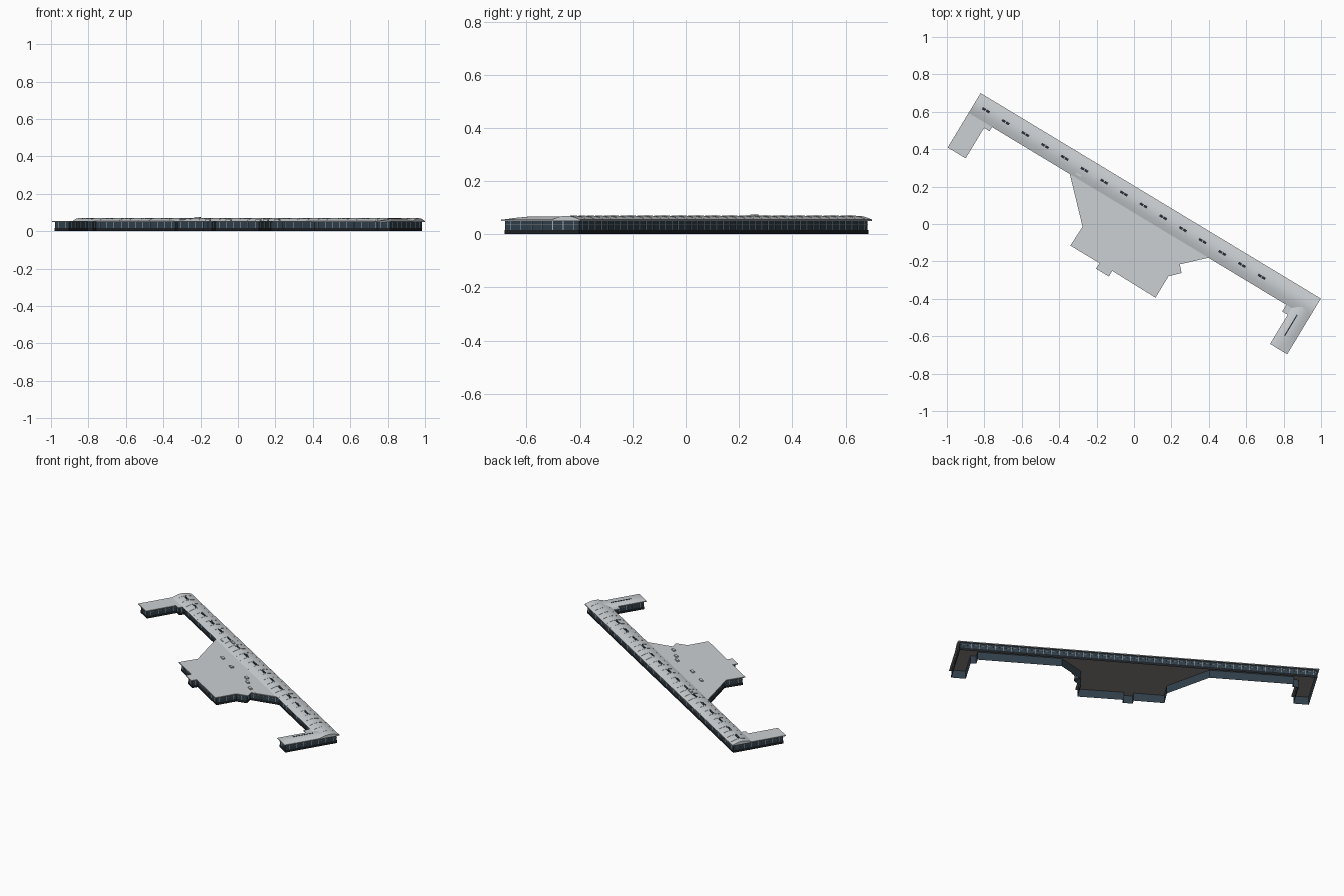
import bpy, bmesh, math
from mathutils import Vector
from mathutils.geometry import tessellate_polygon

if "Cube" in bpy.data.objects:
    bpy.data.objects.remove(bpy.data.objects["Cube"])

# Building frame: u runs along the pier, v runs across it towards the concourse
O = Vector((-0.82, 0.70))
D = Vector((0.856, -0.517)).normalized()
N = Vector((D.y, -D.x))
EAVE, ROOF = 0.050, 0.055
L, W = 2.125, 0.118


def P(u, v, z=0.0):
    p = O + D * u + N * v
    return Vector((p.x, p.y, z))


def mat(name, c):
    m = bpy.data.materials.new(name)
    m.diffuse_color = (*c, 1)
    m.use_nodes = True
    m.node_tree.nodes["Principled BSDF"].inputs["Base Color"].default_value = m.diffuse_color
    return m


ROOFM = mat("roof_grey", (0.60, 0.63, 0.65))
RIBM = mat("rail_grey", (0.2, 0.22, 0.24))
GLASS = mat("glass_blue", (0.03, 0.05, 0.07))
BASEM = mat("base_dark", (0.012, 0.015, 0.018))
LIGHT = mat("mullion_light", (0.4, 0.45, 0.48))
DARK = mat("skylight_dark", (0.02, 0.03, 0.04))
CEIL = mat("ceiling_brown", (0.25, 0.23, 0.22))


def finish(bm, name, *mats):
    me = bpy.data.meshes.new(name)
    bm.to_mesh(me)
    bm.free()
    ob = bpy.data.objects.new(name, me)
    bpy.context.collection.objects.link(ob)
    for m in mats:
        me.materials.append(m)
    return ob


def add_box(bm, c, direction, sx, sy, sz):
    """Box centred on c with its length sx along a horizontal direction."""
    d = Vector((direction.x, direction.y, 0)).normalized()
    s = Vector((-d.y, d.x, 0))
    vs = [bm.verts.new(c + d * (i * sx / 2) + s * (j * sy / 2) + Vector((0, 0, k * sz / 2)))
          for k in (-1, 1) for i, j in ((-1, -1), (1, -1), (1, 1), (-1, 1))]
    for f in ((3, 2, 1, 0), (4, 5, 6, 7), (0, 1, 5, 4), (1, 2, 6, 5), (2, 3, 7, 6), (3, 0, 4, 7)):
        bm.faces.new([vs[i] for i in f])


def inset(pts, t):
    """Mitred inward offset of a counter-clockwise outline."""
    out = []
    for i, p in enumerate(pts):
        a, b = (p - pts[i - 1]).normalized(), (pts[(i + 1) % len(pts)] - p).normalized()
        na, nb = Vector((-a.y, a.x, 0)), Vector((-b.y, b.x, 0))
        out.append(p + (na + nb) * (t / (1 + na.dot(nb))))
    return out


def add_arch(bm, stations, segs=14):
    """Loft low vaults; each station is (left edge, right edge, rise)."""
    rows = []
    for a, b, h in stations:
        row = []
        for i in range(segs + 1):
            t = i / segs
            p = a.lerp(b, t)
            p.z += h * math.sin(math.pi * t)
            row.append(bm.verts.new(p))
        rows.append(row)
    for r, s in zip(rows, rows[1:]):
        for i in range(segs):
            bm.faces.new((r[i], r[i + 1], s[i + 1], s[i]))
    for r in (rows[0], rows[-1]):
        bm.faces.new(r)
    bmesh.ops.recalc_face_normals(bm, faces=bm.faces[:])


# Roof outline in u, v
outline = [P(u, v) for u, v in (
    (0, 0), (0, .34), (.112, .34), (.112, .15), (.146, .15), (.146, W), (.626, W),
    (.836, .33), (.832, .45), (1.014, .45), (1.014, .485), (1.094, .485), (1.094, .45),
    (1.366, .453), (1.366, .319), (1.417, .268), (1.385, .233), (1.504, W),
    (1.984, W), (1.984, .166), (2.018, .166), (2.018, .348), (L, .348), (L, 0))]
n = len(outline)

# Flat roof slab with brown underside
bm = bmesh.new()
lo = [bm.verts.new(p + Vector((0, 0, EAVE))) for p in outline]
hi = [bm.verts.new(p + Vector((0, 0, ROOF))) for p in outline]
for tri in tessellate_polygon([outline]):
    a, b, c = (outline[i] for i in tri)
    if (b - a).cross(c - a).z < 0:
        tri = tri[::-1]
    bm.faces.new([hi[i] for i in tri])
    bm.faces.new([lo[i] for i in tri[::-1]]).material_index = 1
for i in range(n):
    j = (i + 1) % n
    bm.faces.new((lo[i], lo[j], hi[j], hi[i]))
bmesh.ops.dissolve_limit(bm, angle_limit=0.01, verts=bm.verts[:], edges=bm.edges[:],
                         delimit={'MATERIAL'})
finish(bm, "roof_slab", ROOFM, CEIL)


# Wall shells, open underneath
def wall(name, pts, z0, z1, m):
    bm = bmesh.new()
    a = [bm.verts.new((p.x, p.y, z0)) for p in pts]
    b = [bm.verts.new((p.x, p.y, z1)) for p in pts]
    for i in range(len(pts)):
        j = (i + 1) % len(pts)
        bm.faces.new((a[i], a[j], b[j], b[i]))
    finish(bm, name, m)


wall_line = inset(outline, 0.012)
wall("glass_walls", wall_line, 0, EAVE, GLASS)
wall("base_walls", inset(outline, 0.0105), 0, 0.016, BASEM)

# Mullions and transoms on the outside of every wall
mull, rail = bmesh.new(), bmesh.new()
face_line = inset(outline, 0.0113)
for i, a in enumerate(face_line):
    b = face_line[(i + 1) % n]
    d = b - a
    count = max(1, round(d.length / 0.047))
    for k in range(count):
        c = a.lerp(b, (k + 0.5) / count)
        add_box(mull, c + Vector((0, 0, 0.033)), d, 0.0028, 0.0012, 0.034)
    add_box(rail, (a + b) / 2 + Vector((0, 0, 0.036)), d, d.length, 0.001, 0.0015)
finish(mull, "wall_mullions", LIGHT)
finish(rail, "wall_transoms", RIBM)

# Long vaulted pier roof and the smaller vault on the right wing
for name, st in (
        ("pier_vault", [(P(u, 0, ROOF), P(u, W + .006, ROOF), .0145) for u in (0, L)]),
        ("wing_vault", [(P(2.018, v, ROOF), P(L, v, ROOF), h)
                        for v, h in ((.06, .011), (.26, .011), (.31, .007), (.348, .001))])):
    bm = bmesh.new()
    add_arch(bm, st)
    ob = finish(bm, name, ROOFM)
    bpy.context.view_layer.objects.active = ob
    ob.select_set(True)
    bpy.ops.object.shade_smooth_by_angle(angle=math.radians(35))
    ob.select_set(False)

# Raised seams across the vault
bm = bmesh.new()
for k in range(34):
    u = 0.041 + 0.0615 * k
    add_arch(bm, [(P(x, 0, ROOF), P(x, W + .006, ROOF), .0157) for x in (u - .0015, u + .0015)])
finish(bm, "roof_seams", ROOFM)

# Paired ridge skylights, and a long slot on the right wing
bm = bmesh.new()
for k in range(15):
    for s in (-0.012, 0.012):
        add_box(bm, P(0.072 + 0.123 * k + s, 0.064, 0.069), D, 0.02, 0.013, 0.004)
add_box(bm, P(2.062, 0.205, 0.0655), N, 0.13, 0.006, 0.003)
finish(bm, "ridge_skylights", DARK)

# Small plant boxes on the concourse roof
bm = bmesh.new()
for x, y, z in ((-.16, .075, .058), (-.05, .005, .058), (.11, -.07, .059), (.15, -.115, .058),
                (.21, -.175, .058), (-.215, .258, .071), (-.295, .265, .060)):
    add_box(bm, Vector((x, y, z)), D, 0.03, 0.016, 0.008)
finish(bm, "roof_plant_boxes", ROOFM)
